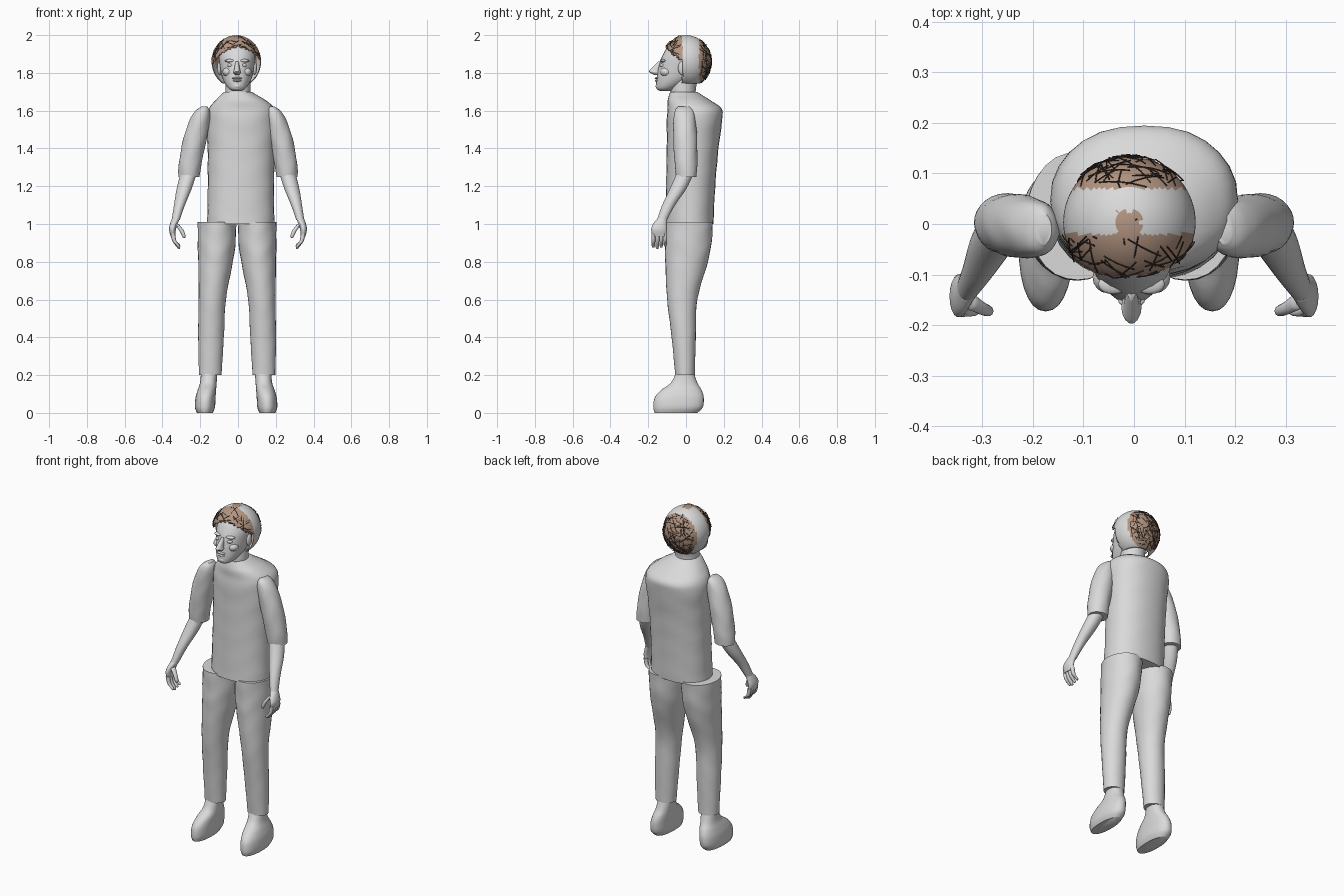
import bpy, bmesh, math, random
from mathutils import Vector

random.seed(4)
cube = bpy.data.objects.get("Cube")
if cube:
    bpy.data.objects.remove(cube)


def material(name, red, green, blue):
    mat = bpy.data.materials.new(name)
    mat.use_nodes = True
    colour = (red, green, blue, 1)
    mat.diffuse_color = colour
    for node in mat.node_tree.nodes:
        if node.type == 'BSDF_PRINCIPLED':
            node.inputs["Base Color"].default_value = colour
    return mat


GREY = material("plain grey", .7, .7, .7)
BROWN = material("hair brown", .45, .3, .22)
DARK = material("dark strand brown", .06, .04, .03)


def finish(name, bm, *materials):
    """Turn a bmesh into a smooth shaded object with sharp edges kept."""
    bmesh.ops.recalc_face_normals(bm, faces=bm.faces)
    mesh = bpy.data.meshes.new(name)
    bm.to_mesh(mesh)
    bm.free()
    for mat in materials:
        mesh.materials.append(mat)
    obj = bpy.data.objects.new(name, mesh)
    bpy.context.collection.objects.link(obj)
    bpy.ops.object.select_all(action='DESELECT')
    obj.select_set(True)
    bpy.context.view_layer.objects.active = obj
    bpy.ops.object.shade_smooth_by_angle(angle=math.radians(50))
    return obj


def catmull(a, b, c, d, t):
    return b + (c - a + (2*a - 5*b + 4*c - d + (3*(b - c) + d - a) * t) * t) * t / 2


def refine(rings, steps):
    """Smoothly interpolate between the given cross-sections."""
    padded = [rings[0], *rings, rings[-1]]
    result = []
    for i in range(len(rings) - 1):
        for k in range(steps):
            result.append([catmull(*values, k / steps)
                           for values in zip(*padded[i:i + 4])])
    return result + [rings[-1]]


def loft(name, rings, side=1, shift=0, sides=28, steps=5, folds=0, power=1):
    """Skin level oval sections, each given as z, x, y, x radius, y radius."""
    bm = bmesh.new()
    loops = []
    for z, x, y, rx, ry in refine(rings, steps):
        loop = []
        for i in range(sides):
            angle = math.tau * i / sides
            c, s = math.cos(angle), math.sin(angle)
            swell = 1 + folds * math.sin(45 * z + 2 * math.sin(3 * angle))
            px = math.copysign(abs(c) ** power, c) * rx * swell
            py = math.copysign(abs(s) ** power, s) * ry * swell
            loop.append(bm.verts.new((side * (x + px) + shift, y + py, z)))
        loops.append(loop)
    for low, high in zip(loops, loops[1:]):
        for i in range(sides):
            j = (i + 1) % sides
            bm.faces.new((low[i], low[j], high[j], high[i]))
    bm.faces.new(loops[0])
    bm.faces.new(loops[-1])
    return finish(name, bm, GREY)


def ball(name, centre, radii):
    bm = bmesh.new()
    bmesh.ops.create_uvsphere(bm, u_segments=16, v_segments=10, radius=1)
    bmesh.ops.scale(bm, vec=radii, verts=bm.verts)
    bmesh.ops.translate(bm, vec=centre, verts=bm.verts)
    return finish(name, bm, GREY)


# Shirt body with a rounded upper back and neckline
loft("shirt", [
    (1, .015, .017, .178, .128), (1.2, .015, .025, .175, .13),
    (1.4, .017, .035, .178, .137), (1.55, .02, .045, .185, .147),
    (1.61, .02, .045, .175, .143), (1.65, .015, .02, .14, .117),
    (1.68, .005, 0, .1, .09), (1.7, 0, -.012, .072, .072),
], folds=.007, power=.9)

# Neck and head
loft("neck", [(1.62, 0, 0, .07, .07), (1.7, 0, -.015, .066, .066),
              (1.79, 0, 0, .065, .07)])
loft("head", [
    (1.703, 0, -.105, .02, .03), (1.715, 0, -.103, .042, .052),
    (1.74, 0, -.08, .062, .078), (1.78, 0, -.048, .08, .106),
    (1.84, 0, -.025, .092, .119), (1.89, 0, -.013, .097, .113),
    (1.94, 0, -.003, .085, .092), (1.98, 0, .005, .045, .05),
], shift=-.005)

# Face details
loft("nose", [(1.79, 0, -.15, .012, .02), (1.803, 0, -.163, .02, .03),
              (1.815, 0, -.163, .016, .03), (1.86, 0, -.13, .009, .018)],
     shift=-.005, sides=14)
ball("upper_lip", (-.005, -.15, 1.772), (.027, .016, .006))
ball("lower_lip", (-.005, -.15, 1.759), (.023, .015, .007))
ball("chin", (-.005, -.137, 1.73), (.028, .024, .02))

for side, word in ((1, "left"), (-1, "right")):
    ball(word + "_eye", (side * .036 - .005, -.122, 1.84), (.018, .018, .01))
    ball(word + "_brow", (side * .036 - .005, -.119, 1.864), (.03, .02, .009))
    ball(word + "_cheek", (side * .047 - .005, -.105, 1.805), (.03, .032, .025))
    ball(word + "_ear", (side * .093 - .005, -.02, 1.825), (.012, .022, .036))

    # Trouser leg and shoe
    loft(word + "_trouser_leg", [
        (.2, .142, -.005, .06, .052), (.4, .138, -.012, .068, .064),
        (.6, .131, -.02, .072, .08), (.8, .114, .003, .092, .113),
        (.9, .108, .012, .1, .123), (1.01, .106, .016, .102, .127),
    ], side, shift=-.005, folds=.01)
    loft(word + "_shoe", [
        (0, .165, -.053, .042, .113), (.03, .165, -.042, .053, .131),
        (.08, .162, -.036, .053, .13), (.12, .155, -.025, .049, .108),
        (.16, .147, -.01, .044, .07), (.22, .142, -.005, .043, .045),
    ], side, shift=-.01, power=.9)

    # Sleeve and bare forearm
    loft(word + "_sleeve", [
        (1.25, .26, .002, .056, .054), (1.32, .253, 0, .06, .06),
        (1.45, .228, -.004, .062, .063), (1.55, .202, -.008, .054, .058),
        (1.6, .187, -.01, .037, .049), (1.622, .178, -.01, .015, .03),
    ], side, folds=.015)
    loft(word + "_forearm", [
        (1.02, .33, -.128, .021, .027), (1.1, .31, -.092, .029, .034),
        (1.19, .284, -.04, .04, .044), (1.28, .258, 0, .043, .045),
    ], side)

    # Hand with curled fingers and a thumb
    loft(word + "_palm", [
        (.935, .344, -.14, .013, .036), (.97, .347, -.143, .018, .042),
        (1, .34, -.138, .02, .037), (1.03, .328, -.125, .021, .026),
    ], side, sides=18)
    for n, finger in enumerate(("index", "middle", "ring", "little")):
        y = -.173 + n * .021
        tip = .868 + abs(n - 1) * .007
        loft(f"{word}_{finger}_finger", [
            (tip, .312, y, .005, .005), (tip + .01, .316, y, .009, .009),
            (.91, .337, y, .011, .011), (.95, .345, y, .012, .011),
        ], side, sides=10, steps=3)
    loft(word + "_thumb", [
        (.925, .286, -.172, .005, .006), (.94, .288, -.172, .01, .011),
        (.97, .302, -.166, .012, .013), (1, .328, -.15, .014, .018),
    ], side, sides=10, steps=3)

# Hair cap, trimmed around the face, with a bare grey band over the crown
CENTRE = Vector((-.009, .003, 1.86))
RADII = Vector((.131, .13, .139))


def below_hairline(p):
    if p.y > -.02:
        return p.z < 1.745
    return p.z < 1.94 - 5 * p.x * p.x


def in_bare_band(p):
    parting = abs(p.x + .01) < .024 and p.y < .025 and p.z > 1.9
    return -.02 < p.y < .07 and not parting


def on_cap(direction, lift=1):
    d = direction.normalized() * lift
    return CENTRE + Vector(a * b for a, b in zip(d, RADII))


bm = bmesh.new()
bmesh.ops.create_uvsphere(bm, u_segments=72, v_segments=44, radius=1)
for vert in bm.verts:
    vert.co = on_cap(vert.co)
trim = [f for f in bm.faces if below_hairline(f.calc_center_median())]
bmesh.ops.delete(bm, geom=trim, context='FACES')
for face in bm.faces:
    face.material_index = 0 if in_bare_band(face.calc_center_median()) else 1
hair = finish("hair_cap", bm, GREY, BROWN)
shell = hair.modifiers.new("thickness", 'SOLIDIFY')
shell.thickness = .004

# Loose strands lying crosswise over the brown hair
curve = bpy.data.curves.new("hair_strands", 'CURVE')
curve.dimensions = '3D'
curve.bevel_depth = .0013
curve.bevel_resolution = 0
curve.materials.append(DARK)
while len(curve.splines) < 130:
    start = Vector([random.gauss(0, 1) for axis in range(3)]).normalized()
    drift = start.cross(Vector([random.gauss(0, 1) for axis in range(3)]))
    path = [on_cap(start + drift * k * .09, 1.005 + .008 * k) for k in range(5)]
    if any(below_hairline(p) or in_bare_band(p) for p in path):
        continue
    strand = curve.splines.new('POLY')
    strand.points.add(len(path) - 1)
    for point, p in zip(strand.points, path):
        point.co = (p.x, p.y, min(p.z, 1.998), 1)
strands = bpy.data.objects.new("hair_strands", curve)
bpy.context.collection.objects.link(strands)
